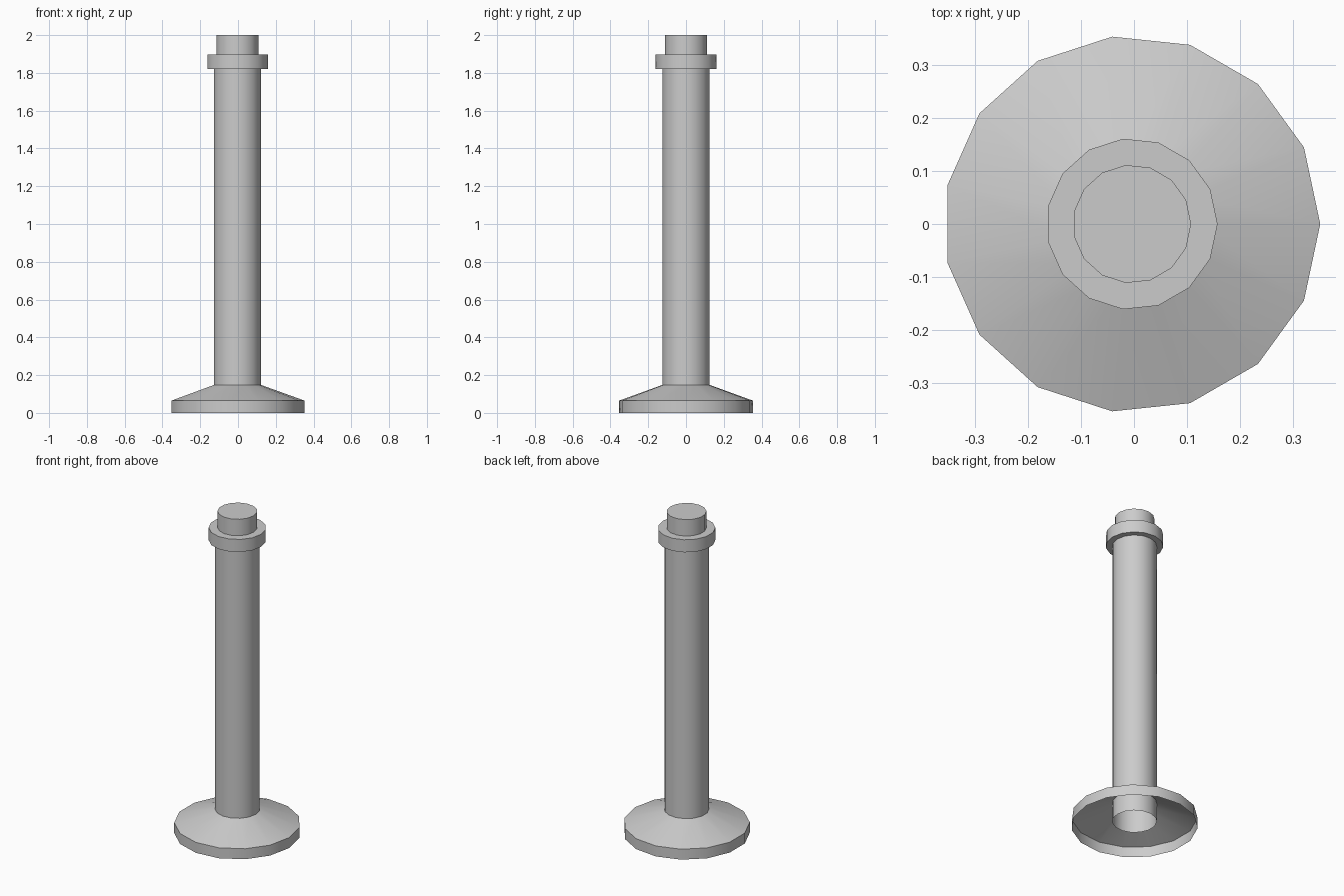
import bpy, bmesh, math

if "Cube" in bpy.data.objects:
    bpy.data.objects.remove(bpy.data.objects["Cube"])

SIDES = 15
X_SHIFT = -0.004  # an odd-sided ring is centred by its bounds


def lathe(name, profile):
    """Revolve (radius, z) points, listed bottom to top; radius 0 closes to a centre."""
    bm = bmesh.new()
    rings = []
    for r, z in profile:
        if r == 0:
            rings.append([bm.verts.new((X_SHIFT, 0, z))] * SIDES)
        else:
            rings.append([bm.verts.new((X_SHIFT + r * math.cos(2 * math.pi * i / SIDES),
                                        r * math.sin(2 * math.pi * i / SIDES), z))
                          for i in range(SIDES)])
    for low, high in zip(rings, rings[1:]):
        for i in range(SIDES):
            j = (i + 1) % SIDES
            corners = list(dict.fromkeys((low[i], low[j], high[j], high[i])))
            bm.faces.new(corners)
    mesh = bpy.data.meshes.new(name)
    bm.to_mesh(mesh)
    bm.free()
    obj = bpy.data.objects.new(name, mesh)
    bpy.context.collection.objects.link(obj)
    bpy.ops.object.select_all(action='DESELECT')
    obj.select_set(True)
    bpy.context.view_layer.objects.active = obj
    bpy.ops.object.shade_smooth_by_angle(angle=math.radians(30))
    return obj


# Hollow base flange: short rim and sloping top
lathe("base_flange", [(0.356, 0), (0.356, 0.065), (0.126, 0.148)])

# Open-bottomed shaft that reaches down inside the flange
lathe("shaft", [(0.126, 0.03), (0.126, 1.82)])

# Collar around the top of the shaft
lathe("collar", [(0.126, 1.82), (0.162, 1.82), (0.162, 1.898), (0.112, 1.898)])

# Capped pin at the top
lathe("top_pin", [(0.112, 1.898), (0.112, 2.0), (0, 2.0)])
